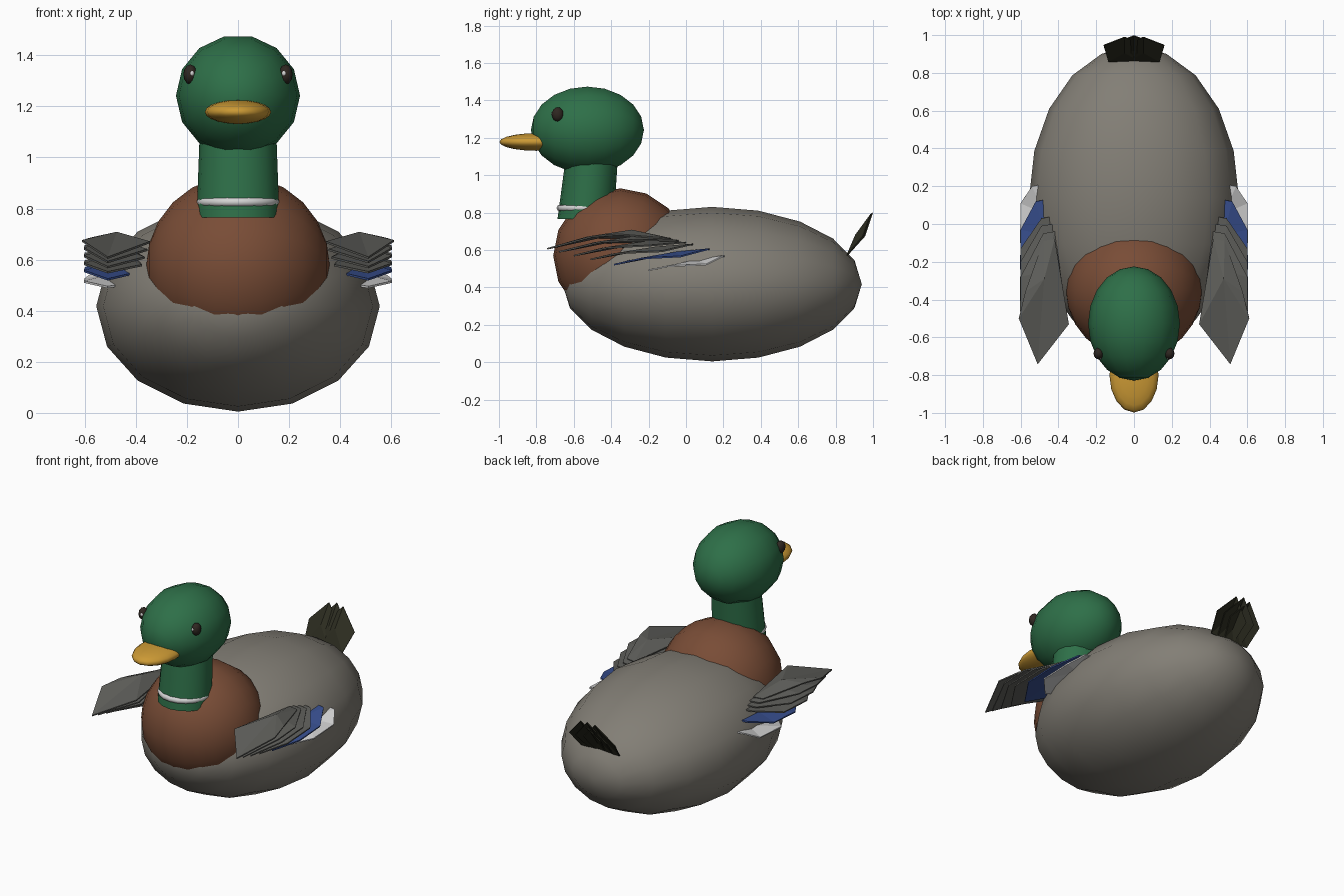
import bpy, bmesh, math
from mathutils import Matrix, Vector

if "Cube" in bpy.data.objects:
    bpy.data.objects.remove(bpy.data.objects["Cube"])


def material(name, r, g, b):
    m = bpy.data.materials.new(name)
    m.diffuse_color = (r, g, b, 1)
    m.use_nodes = True
    m.node_tree.nodes["Principled BSDF"].inputs["Base Color"].default_value = m.diffuse_color
    return m


GREY = material("warm_grey", 0.225, 0.21, 0.18)
GREEN = material("head_green", 0.027, 0.16, 0.065)
BROWN = material("breast_brown", 0.19, 0.073, 0.037)
YELLOW = material("bill_yellow", 0.60, 0.32, 0.035)
FEATHER = material("feather_grey", 0.115, 0.115, 0.105)
BLUE = material("feather_blue", 0.04, 0.08, 0.28)
WHITE = material("white", 0.65, 0.65, 0.65)
BLACK = material("tail_black", 0.026, 0.026, 0.015)
DARK = material("eye_dark", 0.028, 0.02, 0.015)


def finish(name, bm, mat, smooth=True):
    me = bpy.data.meshes.new(name)
    bmesh.ops.recalc_face_normals(bm, faces=bm.faces)
    bm.to_mesh(me)
    bm.free()
    me.materials.append(mat)
    for p in me.polygons:
        p.use_smooth = smooth
    ob = bpy.data.objects.new(name, me)
    bpy.context.collection.objects.link(ob)
    return ob


def ellipsoid(name, centre, radii, mat, segs=16, rings=10, spin=0.0, axis='Y'):
    """Sphere with its poles on the chosen axis, scaled to the radii."""
    bm = bmesh.new()
    bmesh.ops.create_uvsphere(bm, u_segments=segs, v_segments=rings, radius=1)
    turn = {'X': Matrix.Rotation(math.pi / 2, 4, 'Y'),
            'Y': Matrix.Rotation(math.pi / 2, 4, 'X'),
            'Z': Matrix.Identity(4)}[axis]
    m = (Matrix.Translation(centre) @ Matrix.Diagonal((*radii, 1))
         @ turn @ Matrix.Rotation(spin, 4, 'Z'))
    bm.transform(m)
    return finish(name, bm, mat)


def plate(name, rim, ridge, mat, side=1, thick=0.008):
    """Feather: a thin fan of faces from a raised ridge point to its rim."""
    bm = bmesh.new()
    pts = [bm.verts.new((side * x, y, z)) for x, y, z in rim]
    mid = bm.verts.new((side * ridge[0], ridge[1], ridge[2]))
    for i, p in enumerate(pts):
        bm.faces.new((mid, p, pts[(i + 1) % len(pts)]))
    ob = finish(name, bm, mat, smooth=False)
    mod = ob.modifiers.new("thickness", 'SOLIDIFY')
    mod.thickness = thick
    mod.offset = 0
    return ob


# Body, breast and head
ellipsoid("body", (0, 0.14, 0.418), (0.555, 0.80, 0.413), GREY)
ellipsoid("breast", (0, -0.35, 0.57), (0.36, 0.36, 0.36), BROWN, axis='X', rings=12)
ellipsoid("head", (0, -0.527, 1.242), (0.243, 0.302, 0.238), GREEN, segs=14,
          spin=math.pi / 2)

# Neck: tapered tube leaning slightly forward at its base
bm = bmesh.new()
bmesh.ops.create_cone(bm, cap_ends=True, segments=16, radius1=0.162, radius2=0.15, depth=0.33)
for v in bm.verts:
    v.co = Vector((v.co.x, v.co.y * 0.93 - 0.52 + v.co.z * 0.1, v.co.z + 0.93))
neck = finish("neck", bm, GREEN)
bpy.context.view_layer.objects.active = neck
neck.select_set(True)
bpy.ops.object.shade_smooth_by_angle(angle=math.radians(40))

# Collar ring
bpy.ops.mesh.primitive_torus_add(location=(0, -0.53, 0.825), major_segments=20,
                                 minor_segments=8, major_radius=0.144, minor_radius=0.018)
collar = bpy.context.object
collar.name = "collar"
collar.data.materials.append(WHITE)
bpy.ops.object.shade_smooth()

# Bill
ellipsoid("bill", (0, -0.80, 1.178), (0.13, 0.198, 0.047), YELLOW, axis='Z')

# Eyes with a small glint
for s, label in ((-1, "left"), (1, "right")):
    ellipsoid(label + "_eye", (s * 0.187, -0.686, 1.325), (0.027, 0.031, 0.039), DARK,
              segs=12, rings=8)
    ellipsoid(label + "_eye_glint", (s * 0.181, -0.709, 1.329), (0.010, 0.010, 0.012), WHITE,
              segs=8, rings=6)

# Wing feathers, top layer first:
# root y, root z, outer corner y, shoulder y, tip y, tip z, inner x, root x, colour
layers = [
    (-0.08, 0.660, -0.36, -0.50, -0.742, 0.607, 0.345, 0.45, FEATHER),
    (-0.04, 0.650, -0.28, -0.46, -0.680, 0.590, 0.355, 0.45, FEATHER),
    (0.00, 0.640, -0.20, -0.42, -0.600, 0.570, 0.365, 0.46, FEATHER),
    (0.04, 0.630, -0.13, -0.36, -0.510, 0.550, 0.375, 0.46, FEATHER),
    (0.13, 0.605, -0.03, -0.24, -0.385, 0.522, 0.390, 0.49, BLUE),
    (0.21, 0.568, 0.11, -0.10, -0.200, 0.492, 0.410, 0.51, WHITE),
]
for s, label in ((-1, "left"), (1, "right")):
    for i, (ry, rz, cy, sy, ty, tz, ix, rx, mat) in enumerate(layers):
        mz = (0.705, 0.675, 0.645, 0.615, 0.587, 0.545)[i]
        first = i == 0
        rim = [(rx - 0.03, ry, rz), (rx + 0.03, ry - 0.01, rz),
               (0.575 if first else 0.60, cy, mz - 0.022),
               (0.61 if first else 0.603, sy, mz - 0.032),
               (0.51, ty, tz), (ix, sy - 0.03, mz - 0.037)]
        plate(f"{label}_wing_feather_{i + 1}", rim, (0.475, (ry + sy) / 2, mz), mat, s)

# Tail: three overlapping upright feathers with drooping edges
for i, cx in enumerate((-0.05, 0, 0.05)):
    dy = 0.0 if cx == 0 else -0.008
    rim = [(cx - 0.085, 0.86, 0.57), (cx + 0.085, 0.86, 0.57),
           (cx + 0.11, 0.955 + dy, 0.675), (cx, 0.997 + dy, 0.80 + dy),
           (cx - 0.11, 0.955 + dy, 0.675)]
    plate(f"tail_feather_{i + 1}", rim, (cx, 0.915 + dy, 0.68), BLACK, thick=0.006)
